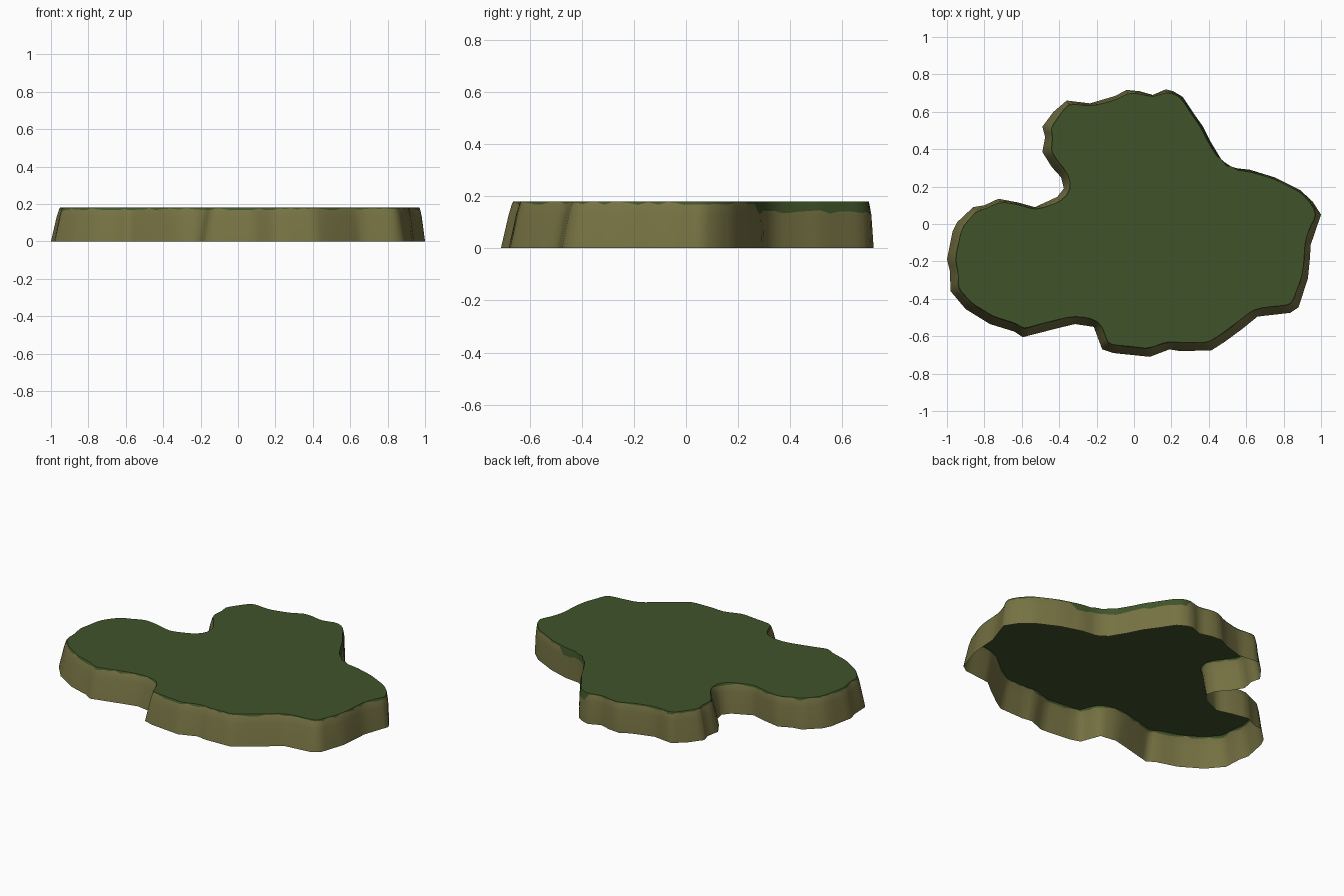
import bpy, bmesh, random
from mathutils import Vector
from mathutils.geometry import tessellate_polygon

if "Cube" in bpy.data.objects:
    bpy.data.objects.remove(bpy.data.objects["Cube"])

random.seed(4)
H = 0.18          # platform height

# Footprint of the island, counter-clockwise from the right tip
OUTLINE = [
    (1.0, .05), (.955, .12), (.89, .18), (.75, .25), (.62, .29), (.53, .30),
    (.47, .34), (.41, .44), (.37, .52), (.32, .59), (.26, .68), (.21, .71),
    (.17, .72), (.10, .69), (.03, .71), (-.04, .717), (-.10, .685), (-.235, .645),
    (-.36, .66), (-.43, .60), (-.49, .52), (-.475, .465), (-.49, .385), (-.44, .305),
    (-.39, .25), (-.375, .19), (-.41, .145), (-.53, .09), (-.62, .115), (-.725, .135),
    (-.80, .10), (-.86, .09), (-.945, .01), (-.97, -.04), (-1.0, -.19), (-.985, -.25),
    (-.98, -.36), (-.90, -.455), (-.77, -.535), (-.64, -.575), (-.595, -.605),
    (-.40, -.555), (-.315, -.535), (-.215, -.55), (-.17, -.67), (-.11, -.69),
    (.085, -.71), (.19, -.67), (.25, -.68), (.415, -.675), (.485, -.63), (.58, -.56),
    (.66, -.495), (.835, -.475), (.88, -.445), (.93, -.29), (.94, -.19), (.945, -.11)]


def material(name, rgb):
    m = bpy.data.materials.new(name)
    m.diffuse_color = (*rgb, 1)
    m.use_nodes = True
    m.node_tree.nodes["Principled BSDF"].inputs["Base Color"].default_value = m.diffuse_color
    return m


def smoothed(vals, passes):
    for _ in range(passes):
        vals = [(vals[i - 1] + vals[i] * 2 + vals[(i + 1) % len(vals)]) / 4
                for i in range(len(vals))]
    return vals


# Resample the outline evenly so the grass border can wander
pts = []
for i, p in enumerate(OUTLINE):
    a, b = Vector(p), Vector(OUTLINE[(i + 1) % len(OUTLINE)])
    steps = max(1, round((b - a).length / 0.035))
    pts += [a.lerp(b, s / steps) for s in range(steps)]
n = len(pts)

# Inward lean of the walls: none at the overgrown back right
insets = []
for i in range(n):
    t = (pts[(i + 2) % n] - pts[i - 2]).normalized()
    normal = Vector((t.y, -t.x))
    lean = 0.038 - 0.036 * max(0, normal.dot(Vector((.5, .86))))
    insets.append(normal * -lean)
insets = smoothed(insets, 3)
rim = smoothed([p + d for p, d in zip(pts, insets)], 1)

bm = bmesh.new()
columns = []
for p, r in zip(pts, rim):
    overgrown = p.x > .2 and .25 < p.y < .71 and p.x < .66
    border = random.uniform(.132, .146) if overgrown else random.uniform(.166, .178)
    inward = (r - p).normalized() if (r - p).length > 1e-5 else Vector((0, 0))
    col = []
    for z in (0, min(.13, border - .004), border, H):
        q = p.lerp(r, z / H) + inward * 0.007 * (max(0, z - .13) / .05) ** 3
        col.append(bm.verts.new((q.x, q.y, z)))
    columns.append(col)

# Cliff walls (earth) with a grass lip; the underside is open
for i in range(n):
    a, b = columns[i], columns[(i + 1) % n]
    for k in range(3):
        f = bm.faces.new((a[k], b[k], b[k + 1], a[k + 1]))
        f.material_index = 0 if k == 2 else 1
        f.smooth = True

# Flat grass top
top = [c[3] for c in columns]
for tri in tessellate_polygon([[v.co for v in top]]):
    f = bm.faces.new([top[j] for j in tri])
    f.normal_update()
    if f.normal.z < 0:
        f.normal_flip()
for i in range(n):
    e = bm.edges.get((top[i], top[(i + 1) % n]))
    if e:
        e.smooth = False

mesh = bpy.data.meshes.new("grass_platform")
bm.to_mesh(mesh)
bm.free()
mesh.materials.append(material("grass green", (.051, .088, .023)))
mesh.materials.append(material("earth brown", (.18, .168, .056)))
bpy.context.collection.objects.link(bpy.data.objects.new("grass_platform", mesh))
